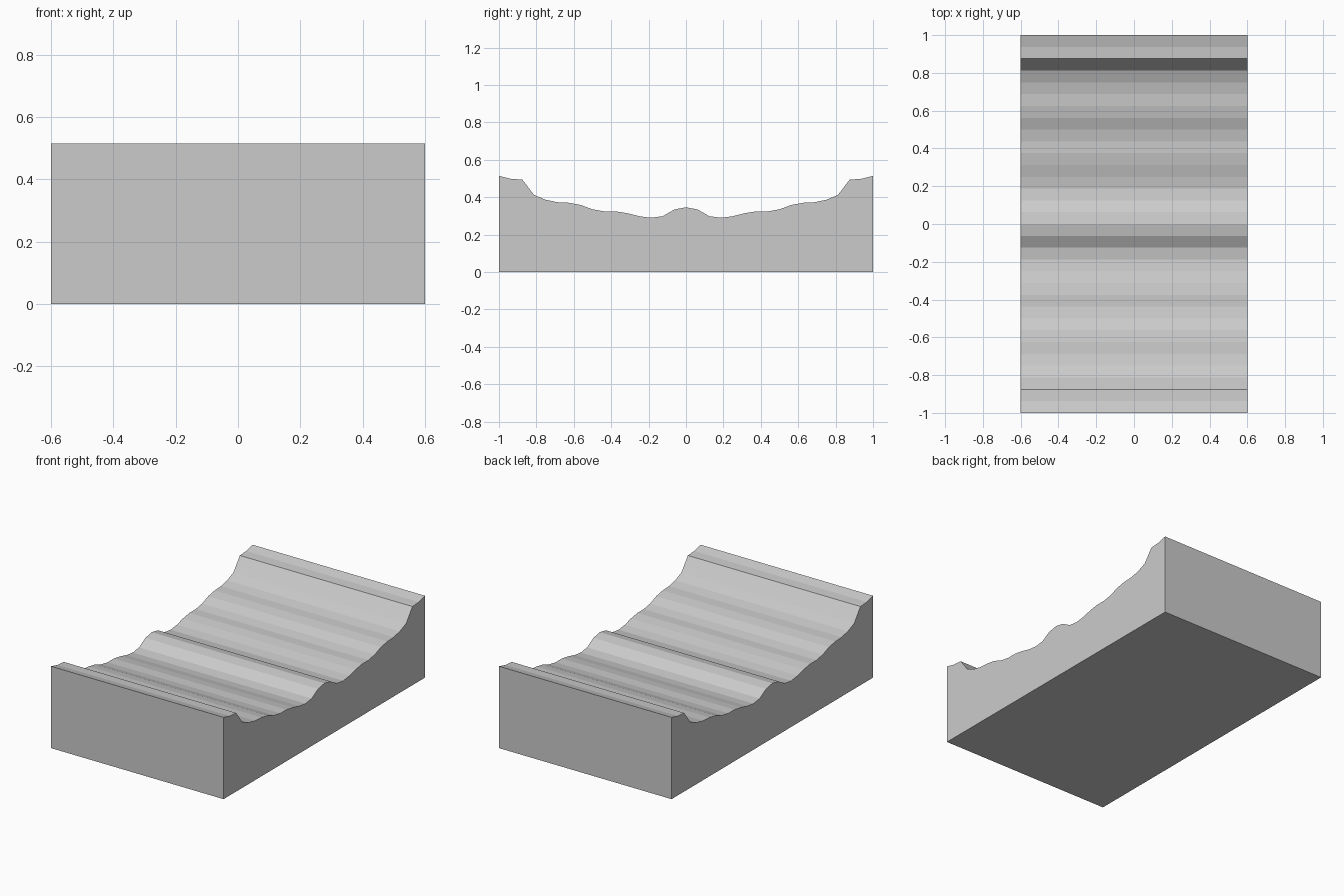
import bpy
import bmesh

cube = bpy.data.objects.get("Cube")
if cube:
    bpy.data.objects.remove(cube, do_unlink=True)

# Plain grey material
grey = bpy.data.materials.new("plain grey")
grey.use_nodes = True
colour = (0.6, 0.6, 0.6, 1)
grey.diffuse_color = colour
grey.node_tree.nodes["Principled BSDF"].inputs["Base Color"].default_value = colour

# Surface heights from the middle ridge out to the rim, evenly spaced
WIDTH, STEP = 1.2, 1 / 16
heights = [0.346, 0.334, 0.298, 0.29, 0.298, 0.314, 0.324, 0.324, 0.335,
           0.358, 0.37, 0.373, 0.386, 0.412, 0.494, 0.498, 0.514]
half = [(i * STEP, z) for i, z in enumerate(heights)]
profile = [(-y, z) for y, z in reversed(half[1:])] + half
outline = [(-1, 0), (1, 0)] + profile[::-1]

# Block with a rippled channel: extrude the outline across the width
bm = bmesh.new()
side = bm.faces.new([bm.verts.new((-WIDTH / 2, y, z)) for y, z in outline])
swept = bmesh.ops.extrude_face_region(bm, geom=[side], use_keep_orig=True)
moved = [v for v in swept["geom"] if isinstance(v, bmesh.types.BMVert)]
bmesh.ops.translate(bm, verts=moved, vec=(WIDTH, 0, 0))
bmesh.ops.recalc_face_normals(bm, faces=bm.faces)

mesh = bpy.data.meshes.new("rippled_channel_block")
bm.to_mesh(mesh)
bm.free()
mesh.materials.append(grey)
block = bpy.data.objects.new("rippled_channel_block", mesh)
bpy.context.collection.objects.link(block)
